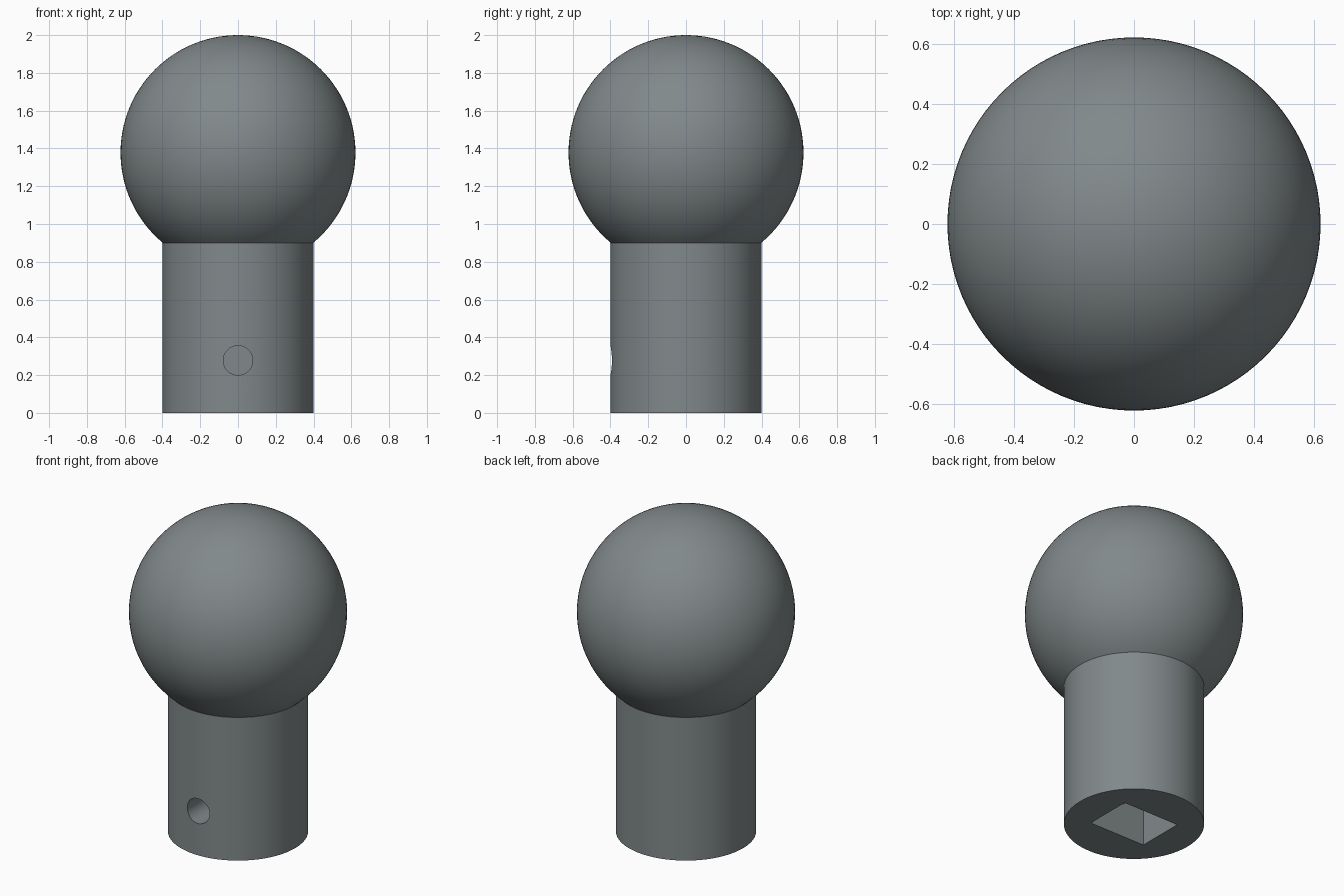
import bpy, bmesh, math

if "Cube" in bpy.data.objects:
    bpy.data.objects.remove(bpy.data.objects["Cube"])

RADIUS = 0.4        # shank
SHANK_TOP = 0.9
BALL = 0.622
BALL_Z = 2.0 - BALL
SEGMENTS = 96

grey = bpy.data.materials.new("steel grey")
grey.diffuse_color = (0.22, 0.25, 0.255, 1)
grey.use_nodes = True
grey.node_tree.nodes["Principled BSDF"].inputs["Base Color"].default_value = grey.diffuse_color


def cutter(obj):
    obj.hide_render = True
    obj.hide_set(True)
    return obj


# ball and shank turned from one profile
start = math.asin((SHANK_TOP - BALL_Z) / BALL)
steps = 44
profile = [(0, 0), (RADIUS, 0), (RADIUS, SHANK_TOP)]
for i in range(steps + 1):
    a = start + (math.pi / 2 - start) * i / steps
    profile.append((BALL * math.cos(a), BALL_Z + BALL * math.sin(a)))

bm = bmesh.new()
verts = [bm.verts.new((r, 0, z)) for r, z in profile]
edges = [bm.edges.new(pair) for pair in zip(verts, verts[1:])]
bmesh.ops.spin(bm, geom=verts + edges, cent=(0, 0, 0), axis=(0, 0, 1),
               angle=math.tau, steps=SEGMENTS, use_duplicate=False)
bmesh.ops.remove_doubles(bm, verts=bm.verts, dist=1e-4)
bmesh.ops.recalc_face_normals(bm, faces=bm.faces)
mesh = bpy.data.meshes.new("ball_knob")
bm.to_mesh(mesh)
bm.free()
knob = bpy.data.objects.new("ball_knob", mesh)
bpy.context.collection.objects.link(knob)
mesh.materials.append(grey)

# rectangular socket in the underside
bpy.ops.mesh.primitive_cube_add(size=1, location=(0, 0, 0.25))
socket = bpy.context.object
socket.name = "socket_cutter"
socket.scale = (0.39, 0.30, 0.7)
socket.data.materials.append(grey)

# round screw hole from the front into the socket
bpy.ops.mesh.primitive_cylinder_add(vertices=48, radius=0.078, depth=0.5,
                                    location=(0, -0.3, 0.278),
                                    rotation=(math.pi / 2, 0, 0))
hole = bpy.context.object
hole.name = "screw_hole_cutter"
hole.data.materials.append(grey)

for tool in (socket, hole):
    cut = knob.modifiers.new(tool.name, 'BOOLEAN')
    cut.operation = 'DIFFERENCE'
    cut.solver = 'EXACT'
    cut.object = tool

# apply the cuts, then smooth the round surfaces
bpy.ops.object.select_all(action='DESELECT')
knob.select_set(True)
bpy.context.view_layer.objects.active = knob
for name in [m.name for m in knob.modifiers]:
    bpy.ops.object.modifier_apply(modifier=name)
bpy.ops.object.shade_smooth_by_angle(angle=math.radians(30))
for tool in (socket, hole):
    cutter(tool)
